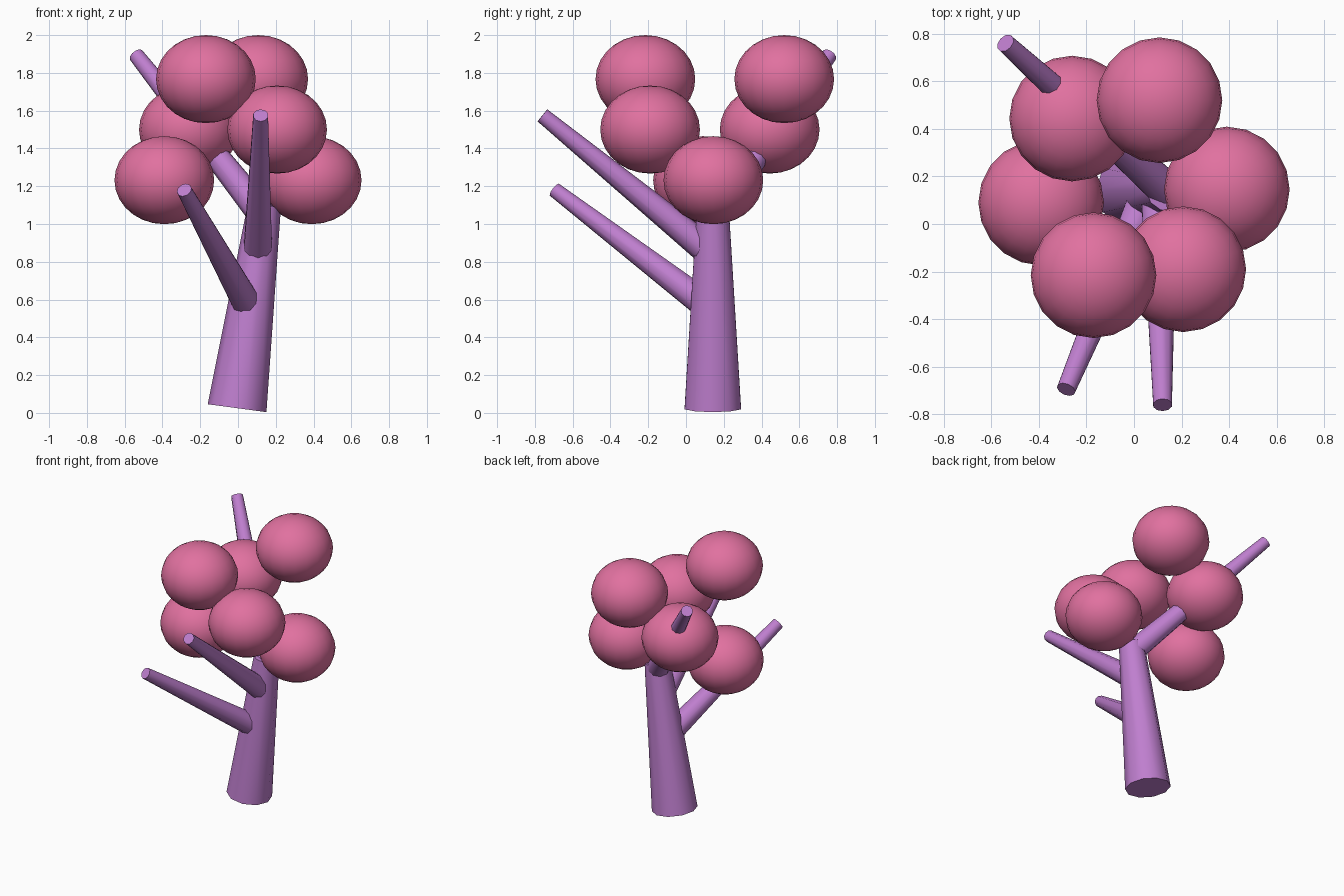
import bpy
import bmesh
import math
from mathutils import Matrix, Vector

default = bpy.data.objects.get("Cube")
if default:
    bpy.data.objects.remove(default, do_unlink=True)


def make_material(name, rgb):
    mat = bpy.data.materials.new(name)
    mat.use_nodes = True
    color = (*rgb, 1.0)
    mat.diffuse_color = color
    mat.node_tree.nodes["Principled BSDF"].inputs["Base Color"].default_value = color
    return mat


def add_object(name, bm, mat):
    mesh = bpy.data.meshes.new(name)
    bm.to_mesh(mesh)
    bm.free()
    mesh.materials.append(mat)
    obj = bpy.data.objects.new(name, mesh)
    bpy.context.collection.objects.link(obj)
    bpy.ops.object.select_all(action="DESELECT")
    obj.select_set(True)
    bpy.context.view_layer.objects.active = obj
    bpy.ops.object.shade_smooth_by_angle(angle=math.radians(45))
    return obj


def limb(name, start, end, r_start, r_end, mat):
    """Tapered ten-sided cylinder between two points."""
    start, end = Vector(start), Vector(end)
    axis = end - start
    turn = axis.to_track_quat("Z", "Y").to_matrix().to_4x4()
    bm = bmesh.new()
    bmesh.ops.create_cone(bm, cap_ends=True, segments=10,
                          radius1=r_start, radius2=r_end, depth=axis.length,
                          matrix=Matrix.Translation((start + end) / 2) @ turn)
    return add_object(name, bm, mat)


def foliage(name, center, mat):
    """Slightly flattened ball of leaves."""
    bm = bmesh.new()
    bmesh.ops.create_uvsphere(bm, u_segments=20, v_segments=14, radius=1.0,
                              matrix=Matrix.Translation(center)
                              @ Matrix.Diagonal((0.264, 0.264, 0.233, 1)))
    return add_object(name, bm, mat)


bark = make_material("purple bark", (0.52, 0.21, 0.62))
leaves = make_material("pink leaves", (0.75, 0.165, 0.35))

# Leaning trunk
limb("trunk", (-0.005, 0.142, 0.025), (0.14, 0.142, 1.1), 0.157, 0.088, bark)

# Branches, from the trunk's axis to their tips
branches = {
    "lower_branch": ((0.065, 0.14, 0.545), (-0.285, -0.695, 1.18)),
    "middle_branch": ((0.105, 0.14, 0.84), (0.12, -0.76, 1.575)),
    "upper_branch": ((0.14, 0.14, 1.04), (-0.54, 0.76, 1.895)),
}
for name, (start, end) in branches.items():
    limb(name, start, end, 0.08, 0.041, bark)

# Foliage balls in three tiers
balls = {
    "foliage_low_right": (-0.39, 0.09, 1.232),
    "foliage_low_left": (0.39, 0.145, 1.232),
    "foliage_mid_back": (-0.26, 0.443, 1.5),
    "foliage_mid_front": (0.207, -0.19, 1.5),
    "foliage_top_back": (0.107, 0.52, 1.767),
    "foliage_top_front": (-0.17, -0.215, 1.767),
}
for name, center in balls.items():
    foliage(name, center, leaves)
